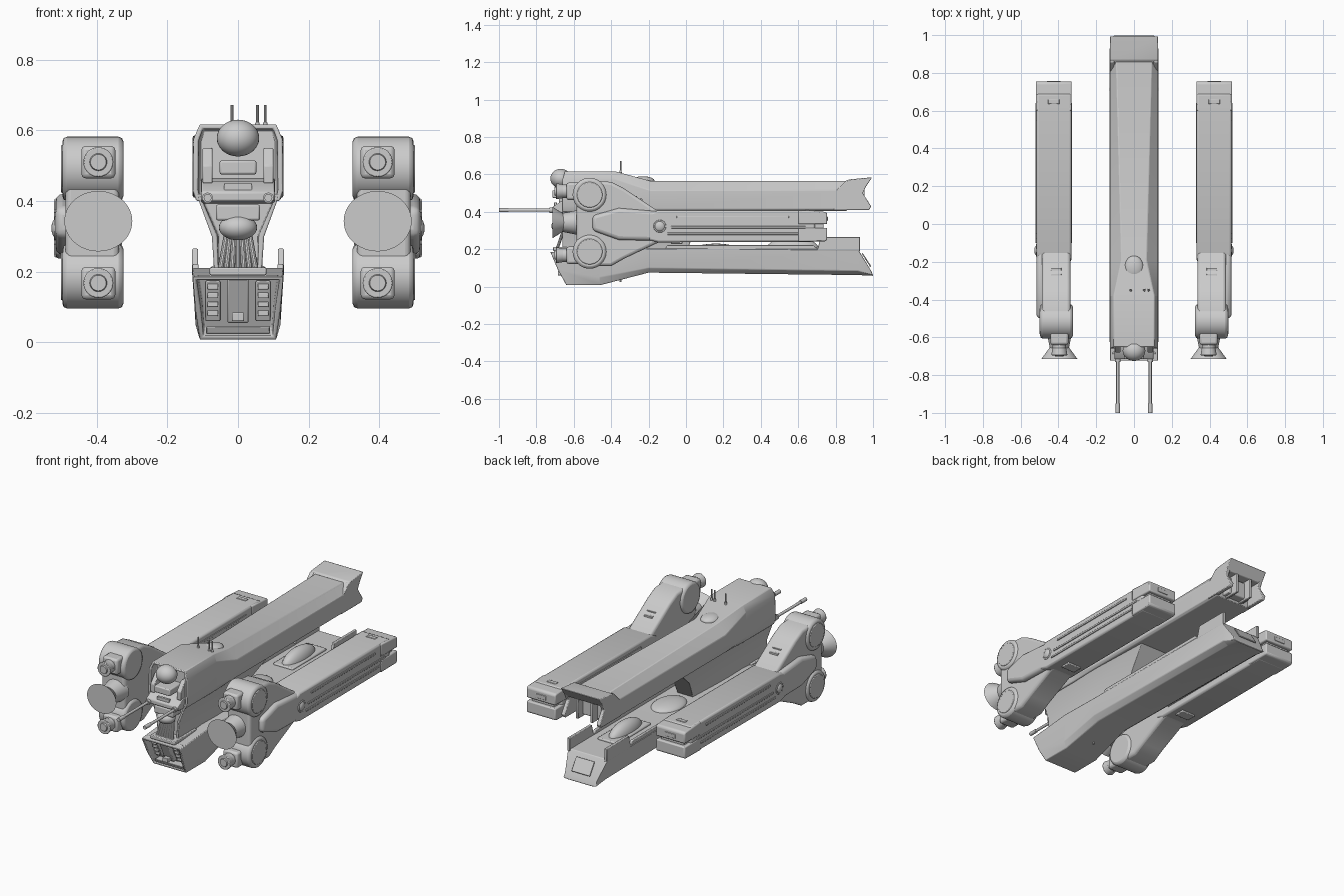
import bpy, bmesh, math
from mathutils import Matrix, Vector

if "Cube" in bpy.data.objects:
    bpy.data.objects.remove(bpy.data.objects["Cube"])


def finish(name, bm, bevel=0, mirror=False, segs=2):
    bmesh.ops.recalc_face_normals(bm, faces=bm.faces)
    me = bpy.data.meshes.new(name)
    bm.to_mesh(me)
    bm.free()
    ob = bpy.data.objects.new(name, me)
    bpy.context.collection.objects.link(ob)
    if bevel:
        m = ob.modifiers.new("bevel", 'BEVEL')
        m.width, m.segments, m.limit_method = bevel, segs, 'ANGLE'
    if mirror:
        ob.modifiers.new("mirror", 'MIRROR').use_mirror_merge = False
    return ob


def prism(name, prof, x0, x1, bevel=0, mirror=False, segs=2):
    """Side profile of (y, z) points, extruded along x."""
    bm = bmesh.new()
    f = bm.faces.new([bm.verts.new((x0, y, z)) for y, z in prof])
    r = bmesh.ops.extrude_face_region(bm, geom=[f])
    bmesh.ops.translate(bm, vec=(x1 - x0, 0, 0),
                        verts=[v for v in r['geom'] if isinstance(v, bmesh.types.BMVert)])
    return finish(name, bm, bevel, mirror, segs)


def box(name, x, y, z, bevel=0, mirror=False):
    return prism(name, [(y[0], z[0]), (y[1], z[0]), (y[1], z[1]), (y[0], z[1])],
                 x[0], x[1], bevel, mirror)


def rod(name, a, b, r1, r2=None, segs=32, bevel=0, mirror=False):
    """Cylinder or cone from point a to point b."""
    a, b = Vector(a), Vector(b)
    bm = bmesh.new()
    rot = Vector((0, 0, 1)).rotation_difference(b - a).to_matrix().to_4x4()
    bmesh.ops.create_cone(bm, cap_ends=True, segments=segs, radius1=r1,
                          radius2=r1 if r2 is None else r2, depth=(b - a).length,
                          matrix=Matrix.Translation((a + b) / 2) @ rot)
    return finish(name, bm, bevel, mirror)


def dome(name, c, r, mirror=False):
    bm = bmesh.new()
    bmesh.ops.create_uvsphere(bm, u_segments=32, v_segments=16, radius=1,
                              matrix=Matrix.Translation(c) @ Matrix.Diagonal((*r, 1)))
    return finish(name, bm, 0, mirror)


def loft(name, sections, recess=0, bevel=0.004):
    """Symmetric hull from half sections of (x, y, z), optional recessed front."""
    bm = bmesh.new()
    rings = [[bm.verts.new(p) for p in h] + [bm.verts.new((-x, y, z)) for x, y, z in reversed(h)]
             for h in sections]
    n = len(rings[0])
    for a, b in zip(rings, rings[1:]):
        for i in range(n):
            bm.faces.new((a[i], a[(i + 1) % n], b[(i + 1) % n], b[i]))
    front = bm.faces.new(rings[0])
    bm.faces.new(rings[-1])
    bmesh.ops.recalc_face_normals(bm, faces=bm.faces)
    if recess:
        bmesh.ops.inset_individual(bm, faces=[front], thickness=0.015)
        bmesh.ops.inset_individual(bm, faces=[front], thickness=0.004, depth=-recess)
    return finish(name, bm, bevel)


# Upper hull: tall head tapering into a long chamfered beam
loft("upper_hull", [
    [(.118, -.66, .40), (.128, -.66, .43), (.126, -.66, .575), (.108, -.65, .617)],
    [(.118, -.38, .40), (.128, -.38, .43), (.126, -.38, .575), (.108, -.38, .617)],
    [(.115, -.19, .405), (.128, -.19, .415), (.128, -.19, .515), (.066, -.19, .565)],
    [(.115, .86, .405), (.128, .86, .415), (.128, .86, .515), (.094, .86, .565)]], recess=.05)

# Open stern shroud of the upper hull
prism("stern_cheek", [(.79, .41), (.79, .5), (.855, .567), (.985, .583), (.945, .5), (.99, .43), (.98, .41)],
      .104, .128, .004, True)
prism("stern_roof", [(.84, .55), (.87, .573), (.995, .585), (.955, .525), (.86, .525)], -.128, .128, .004)
box("stern_core", (-.075, .075), (.8, .91), (.42, .52), .006)
box("stern_fin", (.04, .055), (.85, .955), (.41, .535), .003, True)

# Lower hull: keel with slanted bow and sloping stern
loft("lower_hull", [
    [(.108, -.64, .008), (.12, -.685, .09), (.128, -.725, .185)],
    [(.108, -.46, .008), (.12, -.46, .05), (.13, -.44, .21)],
    [(.09, -.2, .075), (.122, -.2, .1), (.13, -.2, .205)],
    [(.09, .92, .062), (.122, .92, .085), (.13, .92, .2)],
    [(.08, 1.0, .058), (.108, 1.0, .062), (.1, .99, .085)]], recess=.045)
prism("stern_wall", [(.7, .19), (.72, .265), (.93, .265), (.93, .19)], .113, .13, .003, True)
prism("deck_rail", [(-.12, .19), (-.1, .222), (.68, .222), (.72, .19)], .112, .128, .003, True)
prism("stern_hatch", [(.94, .175), (.985, .105), (.99, .11), (.945, .18)], -.06, .06, .002)
dome("deck_canopy", (0, .57, .2), (.052, .14, .066))
box("canopy_base", (-.065, .065), (.42, .74), (.19, .212), .006)
dome("deck_turret", (0, .16, .2), (.085, .12, .03))

# Spine joining the two hulls
loft("spine", [
    [(.066, -.66, .18), (.074, -.66, .3), (.118, -.66, .42)],
    [(.066, -.3, .18), (.074, -.3, .3), (.118, -.25, .42)],
    [(.05, .0, .18), (.055, .05, .3), (.1, .2, .42)]], recess=.03)

# Bow equipment
dome("bow_sensor", (0, -.67, .578), (.06, .055, .052))
dome("mid_sensor", (0, -.675, .325), (.054, .045, .036))
box("sensor_mount", (-.052, .052), (-.715, -.58), (.475, .515), .006)
prism("bow_shelf", [(-.6, .465), (-.67, .455), (-.715, .425), (-.715, .4), (-.6, .39)], -.104, .104, .005)
box("shelf_slot", (-.04, .04), (-.705, -.69), (.42, .45), .002)
box("neck_block", (-.062, .062), (-.7, -.6), (.345, .39), .006)
prism("bow_cheek", [(-.6, .45), (-.68, .45), (-.68, .5), (-.64, .55), (-.6, .55)], .072, .1, .004, True)
for i in range(7):
    x = (i - 3) * .017
    rod("bow_conduit", (x * .6, -.65, .315), (x, -.69, .2), .008, segs=10)
prism("bay_core", [(-.705, .185), (-.645, .055), (-.56, .055), (-.6, .185)], -.03, .03, .005)
box("bay_port", (-.017, .017), (-.685, -.6), (.06, .085), .003)
prism("bay_rack", [(-.69, .175), (-.637, .06), (-.56, .06), (-.6, .175)], .05, .092, .004, True)
for i in range(4):
    z = .075 + i * .025
    y = -.648 - i * .0115
    box("rack_module", (.056, .086), (y - .008, y + .02), (z, z + .016), .002, True)
prism("bay_sill", [(-.655, .045), (-.645, .025), (-.58, .025), (-.58, .045)], -.09, .09, .003)
box("bay_lintel", (-.08, .08), (-.71, -.5), (.19, .212), .004)

# Guns and antennas
rod("gun_barrel", (.086, -1, .409), (.086, -.66, .409), .008, segs=16, mirror=True)
rod("gun_muzzle", (.086, -1, .409), (.086, -.95, .409), .011, segs=16, mirror=True)
rod("gun_sleeve", (.086, -.73, .409), (.086, -.64, .409), .015, segs=16, mirror=True)
for x, y in ((-.017, -.35), (.055, -.35), (.077, -.35)):
    rod("antenna", (x, y, .59), (x, y, .672), .004, segs=8)
    rod("antenna_foot", (x, y, .59), (x, y, .622), .008, .006, segs=12)
rod("keel_probe", (0, -.35, .1), (0, -.35, .025), .006, segs=8)
dome("top_blister", (0, -.23, .566), (.05, .062, .024))

# Engine pods: barrels, wedge head and long beam
for z in (.187, .491):
    rod("pod_barrel", (.324, -.515, z), (.497, -.515, z), .091, segs=40, bevel=.014, mirror=True)
    rod("barrel_cap", (.49, -.515, z), (.501, -.515, z), .068, segs=40, bevel=.004, mirror=True)
    zn = .51 if z > .3 else .168
    box("nozzle_housing", (.347, .443), (-.64, -.56), (zn - .046, zn + .046), .012, True)
    rod("nozzle_collar", (.395, -.66, zn), (.395, -.6, zn), .036, segs=32, mirror=True)
    rod("nozzle", (.395, -.695, zn), (.395, -.655, zn), .043, .036, mirror=True, bevel=.004)
    rod("nozzle_core", (.395, -.702, zn), (.395, -.68, zn), .022, .03, mirror=True)
prism("pod_head", [(-.585, .2), (-.585, .475), (-.52, .568), (-.40, .56), (-.33, .525), (-.15, .405),
                   (-.1, .4), (-.1, .24), (-.15, .235), (-.33, .15), (-.4, .11), (-.52, .11)],
      .336, .488, .016, True, 3)
prism("pod_shoulder", [(-.5, .3), (-.5, .38), (-.36, .42), (-.12, .4), (-.12, .245), (-.36, .25)],
      .4, .516, .02, True, 3)
prism("pod_beam", [(-.2, .25), (-.2, .39), (-.15, .408), (.69, .408), (.69, .24), (-.15, .237)],
      .332, .516, .01, True)
prism("beam_upper_jaw", [(.6, .334), (.6, .408), (.745, .4), (.755, .392), (.755, .334)],
      .33, .52, .008, True)
prism("beam_lower_jaw", [(.6, .24), (.6, .314), (.755, .314), (.755, .25), (.745, .242)],
      .33, .52, .008, True)
box("jaw_core", (.35, .5), (.65, .735), (.27, .375), .004, True)
box("jaw_slot_cover", (.39, .46), (.745, .758), (.35, .375), .003, True)
box("jaw_top_plate", (.395, .455), (.635, .66), (.4, .412), .003, True)
for z, y0, y1 in ((.372, -.05, .55), (.318, -.08, .64), (.283, -.1, .6)):
    box("beam_strip", (.51, .521), (y0, y1), (z - .006, z + .006), .002, True)
    box("beam_inner_strip", (.328, .338), (y0, y1), (z - .006, z + .006), .002, True)
dome("pod_blister", (.51, -.14, .323), (.018, .03, .03), True)
rod("blister_ring", (.5, -.14, .323), (.519, -.14, .323), .034, segs=32, bevel=.003, mirror=True)
for y in (-.27, -.24):
    box("head_vent", (.385, .44), (y - .008, y + .008), (.44, .486 if y < -.25 else .47), .002, True)
box("pod_keel_plate", (.37, .46), (-.08, -.02), (.228, .245), .004, True)

# Main thruster bell of each pod
rod("thruster_neck", (.395, -.66, .343), (.395, -.56, .343), .05, .07, segs=40, mirror=True)
bell = rod("thruster_bell", (.395, -.715, .343), (.395, -.645, .343), .096, .045, segs=48, mirror=True)
for v in bell.data.vertices:
    v.co.z = .343 + (v.co.z - .343) * .89

# Shading
for ob in bpy.data.objects:
    ob.select_set(True)
    bpy.context.view_layer.objects.active = ob
bpy.ops.object.shade_smooth_by_angle(angle=math.radians(32))
